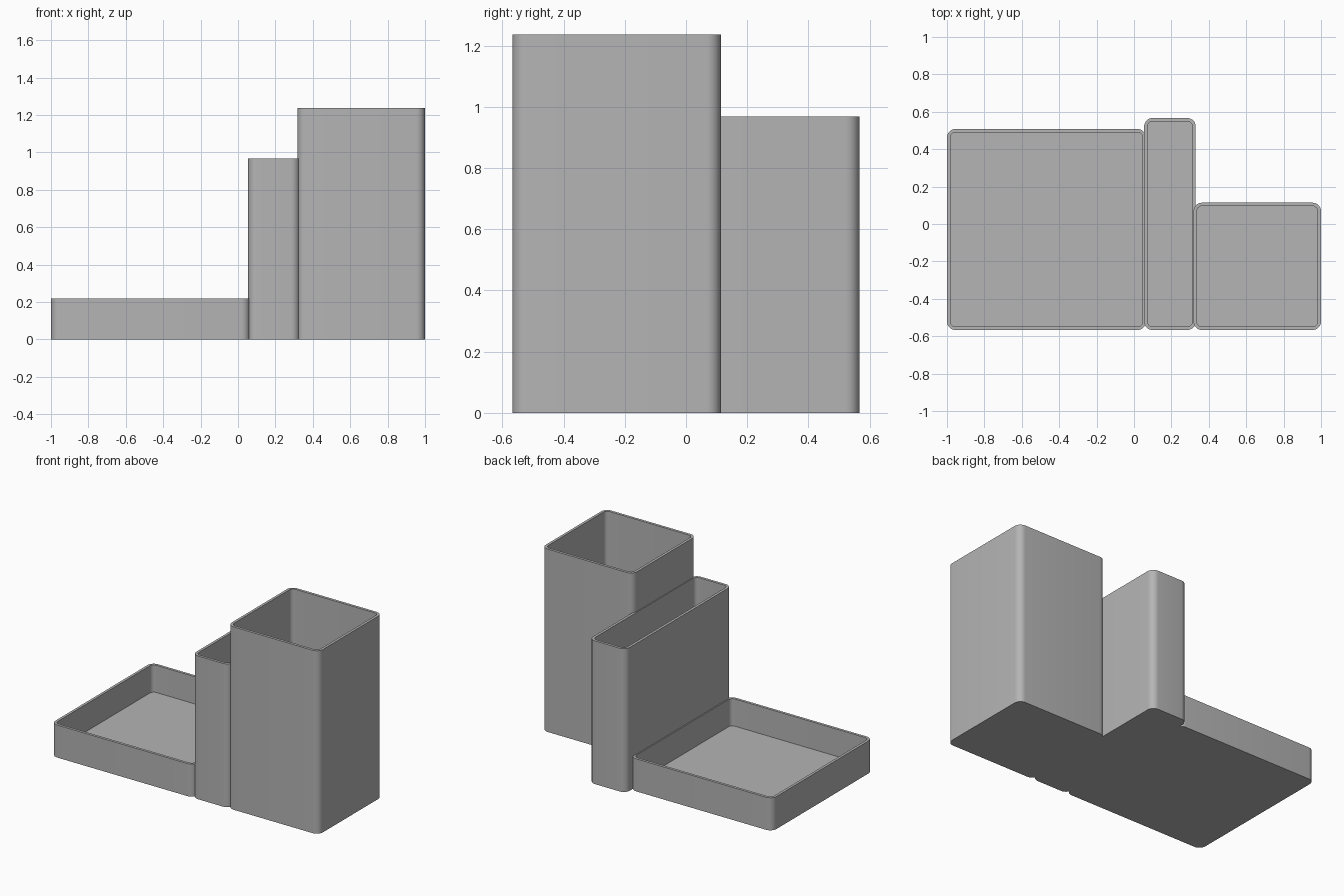
import bpy
import bmesh
import math

cube = bpy.data.objects.get("Cube")
if cube:
    bpy.data.objects.remove(cube, do_unlink=True)

# One plain grey for the whole organiser
grey = bpy.data.materials.new("plain grey")
grey.use_nodes = True
colour = (0.46, 0.46, 0.46, 1.0)
grey.diffuse_color = colour
grey.node_tree.nodes["Principled BSDF"].inputs["Base Color"].default_value = colour

WALL = 0.018
FLOOR = 0.036
RADIUS = 0.046
STEPS = 8


def rounded_ring(bm, x0, x1, y0, y1, inset, z):
    """Ring of vertices around a rounded rectangle, counter-clockwise."""
    r = RADIUS - inset
    corners = [(x1 - RADIUS, y1 - RADIUS), (x0 + RADIUS, y1 - RADIUS),
               (x0 + RADIUS, y0 + RADIUS), (x1 - RADIUS, y0 + RADIUS)]
    ring = []
    for i, (cx, cy) in enumerate(corners):
        for s in range(STEPS + 1):
            a = math.pi / 2 * (i + s / STEPS)
            ring.append(bm.verts.new((cx + r * math.cos(a), cy + r * math.sin(a), z)))
    return ring


def open_box(name, x0, x1, y0, y1, height):
    """Open container with rounded corners, thin walls and a floor."""
    bm = bmesh.new()
    levels = [(0, 0), (0, height), (WALL, height), (WALL, FLOOR)]
    rings = [rounded_ring(bm, x0, x1, y0, y1, inset, z) for inset, z in levels]
    for low, high in zip(rings, rings[1:]):
        for i in range(len(low)):
            j = (i + 1) % len(low)
            bm.faces.new((low[i], low[j], high[j], high[i]))
    bm.faces.new(rings[0][::-1])
    bm.faces.new(rings[-1])
    mesh = bpy.data.meshes.new(name)
    bm.to_mesh(mesh)
    bm.free()
    mesh.materials.append(grey)
    obj = bpy.data.objects.new(name, mesh)
    bpy.context.collection.objects.link(obj)
    bpy.ops.object.select_all(action="DESELECT")
    obj.select_set(True)
    bpy.context.view_layer.objects.active = obj
    bpy.ops.object.shade_smooth_by_angle(angle=math.radians(30))
    return obj


# Three compartments sharing the same front line
FRONT = -0.567
open_box("low_tray", -1.0, 0.064, FRONT, 0.508, 0.22)
open_box("narrow_bin", 0.054, 0.33, FRONT, 0.567, 0.968)
open_box("tall_bin", 0.318, 1.0, FRONT, 0.114, 1.236)
